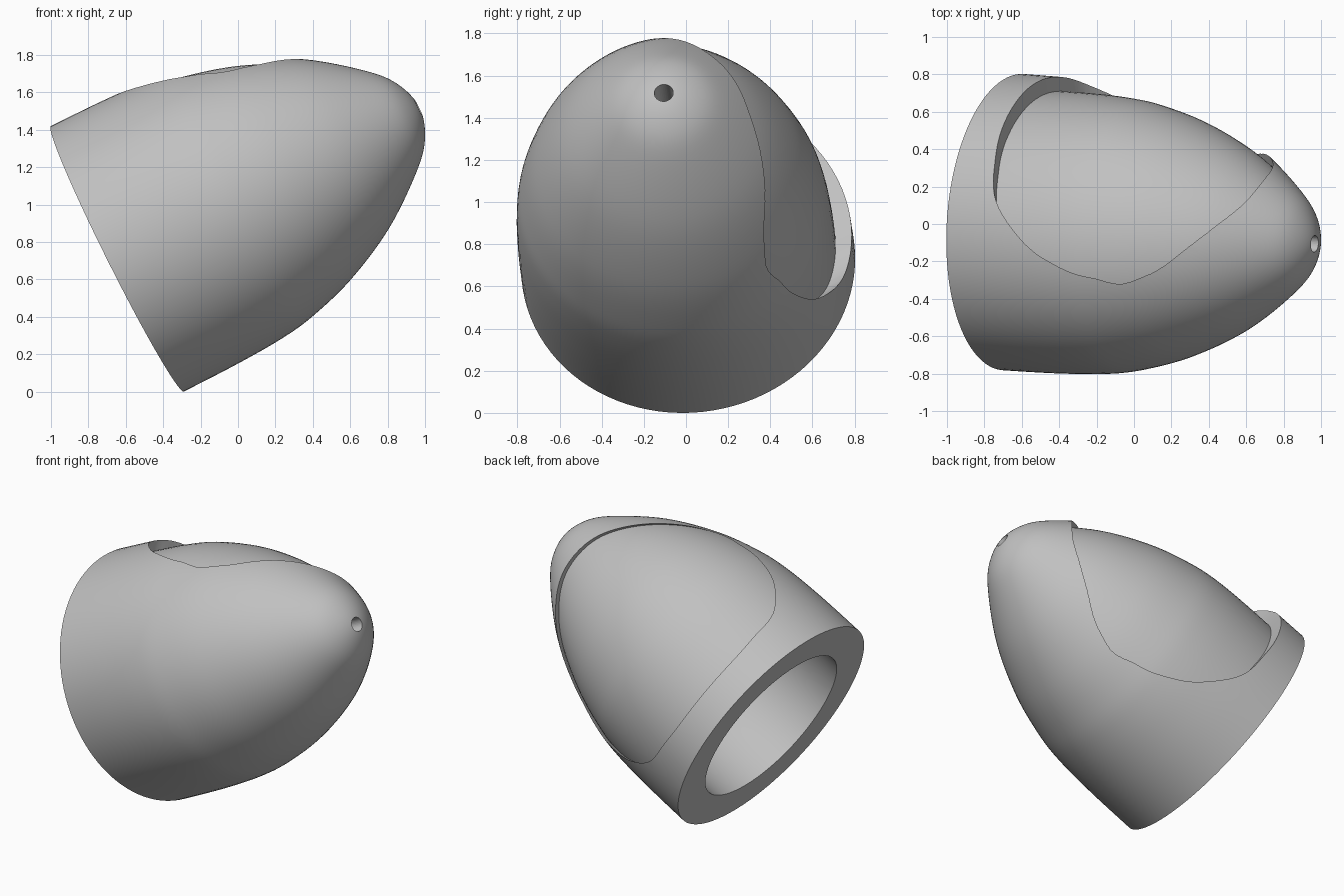
import bpy, bmesh, math
from mathutils import Matrix, Vector

cube = bpy.data.objects.get("Cube")
if cube:
    bpy.data.objects.remove(cube, do_unlink=True)

grey = bpy.data.materials.new("plain grey")
grey.use_nodes = True
COLOUR = (0.53, 0.53, 0.53, 1)
grey.diffuse_color = COLOUR
grey.node_tree.nodes["Principled BSDF"].inputs["Base Color"].default_value = COLOUR

# Tilted frame: local z runs base to nose, local x faces out of the recess
axis = Vector((1.605, -0.115, 0.805)).normalized()
up = (Vector((0, 0, 1)) - axis * axis.z).normalized()
side = up.cross(axis)
turn = math.radians(57)
out = up * math.cos(turn) + side * math.sin(turn)
frame = Matrix((out, axis.cross(out), axis)).transposed().to_4x4()
frame.translation = (-0.645, 0.01, 0.71)


def curve(points, steps=6):
    """Smooth curve through the inner points; the two end points only steer it."""
    pts = [Vector(p) for p in points]
    result = []
    for a, b, c, d in zip(pts, pts[1:], pts[2:], pts[3:]):
        for i in range(steps):
            t = i / steps
            result.append(0.5 * (2 * b + (c - a) * t + (2 * a - 5 * b + 4 * c - d) * t ** 2
                                 + (3 * b - a - 3 * c + d) * t ** 3))
    return result + [pts[-2]]


def finish(name, bm):
    bmesh.ops.remove_doubles(bm, verts=bm.verts, dist=1e-5)
    bmesh.ops.recalc_face_normals(bm, faces=bm.faces)
    mesh = bpy.data.meshes.new(name)
    bm.to_mesh(mesh)
    bm.free()
    mesh.materials.append(grey)
    obj = bpy.data.objects.new(name, mesh)
    obj.matrix_world = frame
    bpy.context.collection.objects.link(obj)
    return obj


def revolve(name, profile, segments=96):
    """Closed solid from (height, radius) points, capped at the start."""
    bm = bmesh.new()
    pts = [(profile[0][0], 0)] + [tuple(p) for p in profile]
    verts = [bm.verts.new((r, 0, h)) for h, r in pts]
    edges = [bm.edges.new(pair) for pair in zip(verts, verts[1:])]
    bmesh.ops.spin(bm, geom=verts + edges, cent=(0, 0, 0), axis=(0, 0, 1),
                   angle=math.tau, steps=segments)
    return finish(name, bm)


def cut(target, tool):
    mod = target.modifiers.new("cut", "BOOLEAN")
    mod.operation = "DIFFERENCE"
    mod.solver = "EXACT"
    mod.object = tool
    bpy.context.view_layer.update()
    bpy.context.view_layer.objects.active = target
    bpy.ops.object.modifier_apply(modifier=mod.name)
    bpy.data.objects.remove(tool, do_unlink=True)


# Outer shell
dome = curve([(-0.3, 0.794), (0, 0.794), (0.33, 0.79), (0.6, 0.775), (0.8, 0.742),
              (1.07, 0.658), (1.37, 0.508), (1.635, 0.307), (1.76, 0.165),
              (1.81, 0), (1.76, -0.165)])
shell = revolve("nose_shell", dome)

# Recess floor: the same dome sunk inwards, a little deeper near the base
floor = revolve("recess_floor", [(-0.1, 0.794)] + dome)
for v in floor.data.vertices:
    v.co.x -= 0.095 - 0.025 * v.co.z

# Recess outline, mirrored and extruded outwards
half = [(0.2, 0.2), (0.225, 0.42), (0.28, 0.6), (0.46, 0.71), (0.67, 0.738), (0.85, 0.715),
        (1.03, 0.665), (1.24, 0.55), (1.43, 0.365), (1.55, 0.14)]
loop = half + [(h, -w) for h, w in reversed(half)]
outline = curve([loop[-1]] + loop + loop[:2])[:-1]
bm = bmesh.new()
face = bm.faces.new([bm.verts.new((0, w, h)) for h, w in outline])
top = bmesh.ops.extrude_face_region(bm, geom=[face])["geom"]
bmesh.ops.translate(bm, vec=(1.2, 0, 0),
                    verts=[g for g in top if isinstance(g, bmesh.types.BMVert)])
if face.is_valid and len(bm.faces) == len(outline) + 1:
    bm.faces.new([v for v in face.verts])
recess = finish("recess_cutter", bm)
cut(recess, floor)
cut(shell, recess)

# Hollow inside, open at the base
hollow = curve([(-0.3, 0.56), (-0.05, 0.56), (0.4, 0.56), (0.8, 0.52), (1.15, 0.4),
                (1.4, 0.22), (1.52, 0), (1.4, -0.22)])
cut(shell, revolve("hollow_cutter", hollow))

# Small round hole through the nose
cut(shell, revolve("nose_hole_cutter", [(1.35, 0.045), (2, 0.045), (2, 0)], 32))

bpy.ops.object.select_all(action="DESELECT")
shell.select_set(True)
bpy.context.view_layer.objects.active = shell
bpy.ops.object.shade_smooth_by_angle(angle=math.radians(13))
